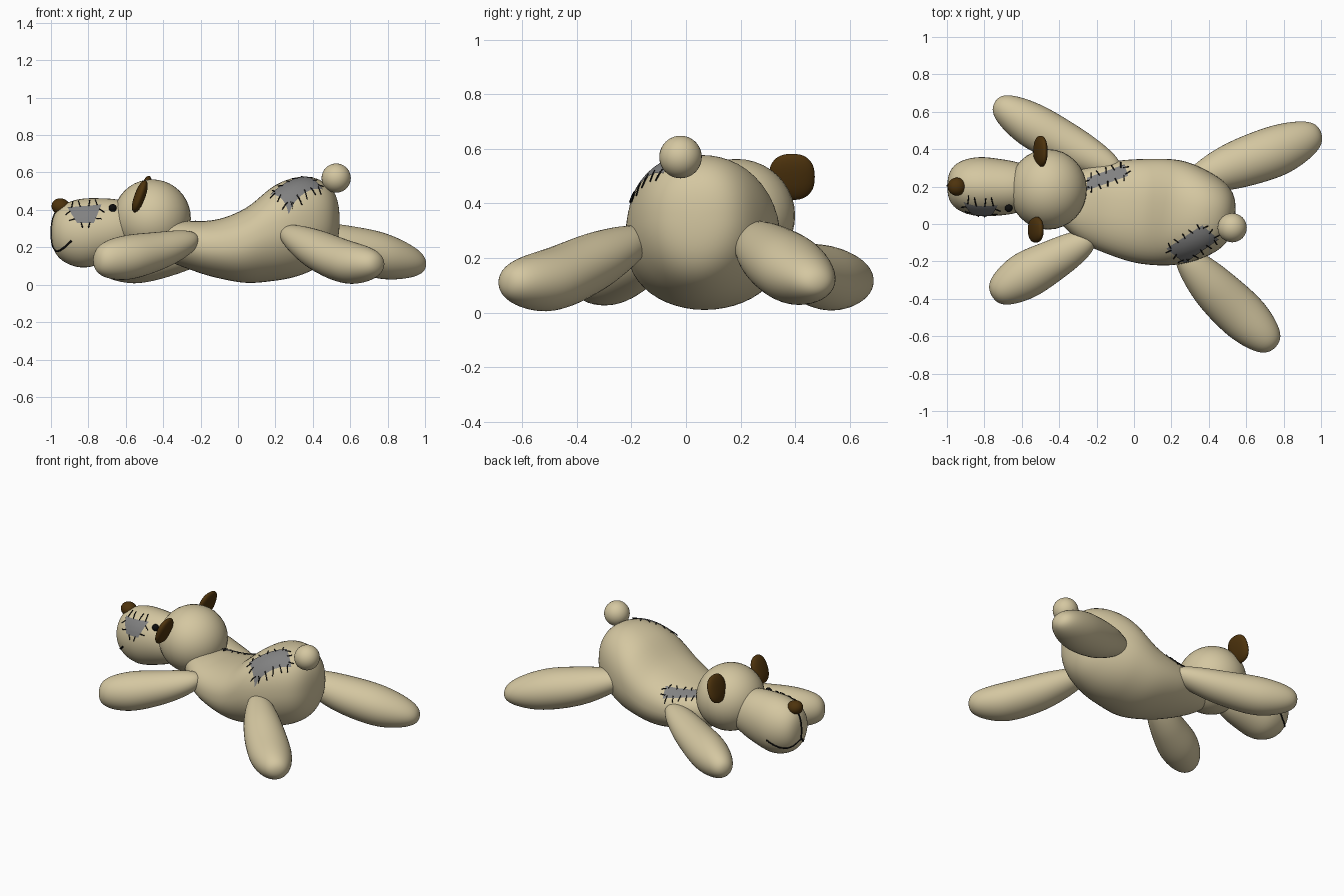
import bpy, bmesh, math
from mathutils import Vector
from mathutils.bvhtree import BVHTree

cube = bpy.data.objects.get("Cube")
if cube:
    bpy.data.objects.remove(cube, do_unlink=True)


def material(name, r, g, b):
    m = bpy.data.materials.new(name)
    m.use_nodes = True
    m.diffuse_color = (r, g, b, 1)
    m.node_tree.nodes["Principled BSDF"].inputs["Base Color"].default_value = (r, g, b, 1)
    return m


TAN = material("tan plush", 0.66, 0.57, 0.355)
BROWN = material("dark brown", 0.075, 0.033, 0.004)
GREY = material("grey cloth", 0.22, 0.22, 0.22)
BLACK = material("black thread", 0.004, 0.004, 0.004)


def finish(bm, name, mat):
    mesh = bpy.data.meshes.new(name)
    for f in bm.faces:
        f.smooth = True
    bm.to_mesh(mesh)
    bm.free()
    mesh.materials.append(mat)
    ob = bpy.data.objects.new(name, mesh)
    bpy.context.collection.objects.link(ob)
    return ob


def bulge(v, e):
    """Squares off a circle coordinate when e is below 1."""
    return math.copysign(abs(v) ** e, v)


def spline(points, t):
    """Smooth value along a row of section tuples, t from 0 to 1."""
    n = len(points) - 1
    i = min(int(t * n), n - 1)
    u = t * n - i
    a, b, c, d = (Vector(points[max(0, min(n, i + k))]) for k in (-1, 0, 1, 2))
    return b + 0.5 * u * (c - a + u * (2 * a - 5 * b + 4 * c - d + u * (3 * (b - c) + d - a)))


def stuffed(name, sections, power=4, top_square=1.0, rings=40, sides=40):
    """Round-ended padded shape through sections (x, y, z, half width, half height)."""
    bm = bmesh.new()
    loops = []
    axis = Vector(sections[-1][:2]) - Vector(sections[0][:2])
    axis.normalize()
    for i in range(rings + 1):
        t = (1 - math.cos(math.pi * i / rings)) / 2
        x, y, z, w, h = spline(sections, t)
        f = math.sqrt(max(0, 1 - abs(2 * t - 1) ** power))
        loop = []
        for j in range(sides):
            a = math.tau * j / sides
            e = top_square if math.sin(a) > 0 else 1
            s = bulge(math.cos(a), e) * w * f
            up = bulge(math.sin(a), e) * h * f
            loop.append(bm.verts.new((x - axis.y * s, y + axis.x * s, z + up)))
        loops.append(loop)
    for p, q in zip(loops, loops[1:]):
        for j in range(sides):
            k = (j + 1) % sides
            bm.faces.new((p[j], p[k], q[k], q[j]))
    bmesh.ops.remove_doubles(bm, verts=bm.verts, dist=0.0005)
    bmesh.ops.recalc_face_normals(bm, faces=bm.faces)
    return finish(bm, name, TAN)


def ball(name, centre, size, mat, tilt=0.0, square=1.0):
    bm = bmesh.new()
    bmesh.ops.create_uvsphere(bm, u_segments=32, v_segments=20, radius=1)
    for v in bm.verts:
        v.co.y, v.co.z = bulge(v.co.y, square), bulge(v.co.z, square)
    ob = finish(bm, name, mat)
    ob.location, ob.scale, ob.rotation_euler = centre, size, (0, tilt, 0)


def snapper(ob, ray):
    """Returns a function that drops points onto a part's surface."""
    mesh = ob.data
    tree = BVHTree.FromPolygons([v.co for v in mesh.vertices], [p.vertices for p in mesh.polygons])

    def snap(p, lift):
        hit, normal = tree.ray_cast(p - ray, ray)[:2] if ray.length else (None, None)
        if hit is None:
            hit, normal = tree.find_nearest(p)[:2]
        return hit + normal * lift
    return snap


def threads(name, strokes, radius):
    cu = bpy.data.curves.new(name, "CURVE")
    cu.dimensions = "3D"
    cu.bevel_depth, cu.bevel_resolution, cu.use_fill_caps = radius, 1, True
    for pts in strokes:
        s = cu.splines.new("POLY")
        s.points.add(len(pts) - 1)
        for sp, p in zip(s.points, pts):
            sp.co = (*p, 1)
    cu.materials.append(BLACK)
    bpy.context.collection.objects.link(bpy.data.objects.new(name, cu))


def patch(name, ob, corners, ray, inner=0.012, cells=12):
    """Cloth patch lying on a part, with stitches across its edges."""
    snap = snapper(ob, Vector(ray))
    a, b, c, d = (Vector(p) for p in corners)
    bm = bmesh.new()
    grid = []
    for i in range(cells + 1):
        u = i / cells
        lo, hi = a.lerp(b, u), d.lerp(c, u)
        grid.append([bm.verts.new(snap(lo.lerp(hi, j / cells), 0.005)) for j in range(cells + 1)])
    for p, q in zip(grid, grid[1:]):
        for j in range(cells):
            bm.faces.new((p[j], q[j], q[j + 1], p[j + 1]))
    finish(bm, name, GREY)
    mid = (a + b + c + d) / 4
    strokes = []
    for p, q in ((a, b), (b, c), (c, d), (d, a)):
        along = (q - p).normalized()
        count = max(2, round((q - p).length / 0.045))
        for i in range(count):
            e = p.lerp(q, (i + 0.5) / count)
            out = e - mid
            out = (out - along * out.dot(along)).normalized() + along * 0.25 * (-1) ** i
            strokes.append([snap(e + out * (s - inner), 0.005) for s in (0, 0.016, 0.032)])
    threads(name + "_stitches", strokes, 0.003)


# Body, rising to a rump that is boxier on top
body = stuffed("body", [(-0.45, 0.15, 0.24, 0.14, 0.13), (-0.285, 0.11, 0.215, 0.205, 0.135),
                        (-0.12, 0.09, 0.193, 0.25, 0.155), (0.045, 0.07, 0.21, 0.28, 0.2),
                        (0.21, 0.06, 0.28, 0.284, 0.258), (0.375, 0.045, 0.322, 0.257, 0.278),
                        (0.54, 0.035, 0.34, 0.23, 0.28)], 4.5, 0.86, 56, 48)
ball("tail", (0.525, -0.02, 0.57), (0.078,) * 3, TAN)

# Limbs, from the body out to the paw
stuffed("front_right_leg", [(-0.22, -0.07, 0.24, 0.08, 0.07), (-0.4, -0.175, 0.185, 0.105, 0.1),
                            (-0.58, -0.275, 0.148, 0.125, 0.12), (-0.76, -0.385, 0.13, 0.1, 0.11)])
stuffed("front_left_leg", [(-0.08, 0.28, 0.22, 0.08, 0.07), (-0.32, 0.405, 0.16, 0.11, 0.1),
                           (-0.54, 0.525, 0.125, 0.12, 0.118), (-0.745, 0.65, 0.115, 0.09, 0.09)])
stuffed("back_right_leg", [(0.24, -0.14, 0.28, 0.08, 0.07), (0.42, -0.335, 0.185, 0.12, 0.11),
                           (0.59, -0.5, 0.12, 0.13, 0.115), (0.755, -0.66, 0.11, 0.1, 0.09)])
stuffed("back_left_leg", [(0.28, 0.22, 0.29, 0.08, 0.07), (0.53, 0.31, 0.21, 0.125, 0.115),
                          (0.77, 0.395, 0.155, 0.135, 0.125), (1.0, 0.49, 0.11, 0.1, 0.085)])

# Head
ball("head", (-0.46, 0.185, 0.355), (0.208, 0.215, 0.208), TAN)
muzzle = stuffed("muzzle", [(-0.5, 0.195, 0.31, 0.13, 0.145), (-0.66, 0.195, 0.295, 0.145, 0.165),
                            (-0.83, 0.2, 0.276, 0.16, 0.187), (-0.998, 0.205, 0.278, 0.155, 0.18)], 3.1)
ball("nose", (-0.947, 0.2, 0.417), (0.05, 0.048, 0.044), BROWN, 0.3)
ball("eye", (-0.67, 0.085, 0.41), (0.021,) * 3, BLACK)
ball("left_ear", (-0.5, 0.388, 0.497), (0.027, 0.084, 0.088), BROWN, 0.3, 0.82)
ball("right_ear", (-0.525, -0.03, 0.472), (0.029, 0.07, 0.09), BROWN, 0.35, 0.85)

# Sewn mouth
snap = snapper(muzzle, Vector((0, 0, 0)))


def sewn(points):
    return [snap(spline(points, i / 24), 0) for i in range(25)]


threads("mouth", [sewn([(-0.89, 0.06, 0.235), (-0.94, 0.08, 0.19), (-0.97, 0.15, 0.18),
                        (-0.99, 0.205, 0.22), (-0.96, 0.28, 0.18), (-0.91, 0.33, 0.185),
                        (-0.84, 0.35, 0.23)]),
                  sewn([(-0.98, 0.205, 0.39), (-1.0, 0.205, 0.3), (-0.99, 0.205, 0.22)])], 0.0055)

# Repair patches
patch("rump_patch", body, [(0.175, -0.13, 0.5), (0.365, -0.005, 0.58), (0.45, -0.08, 0.54),
                           (0.27, -0.205, 0.45)], (0, 0, -1))
patch("shoulder_patch", body, [(-0.25, 0.245, 0.32), (-0.05, 0.315, 0.34), (-0.03, 0.255, 0.38),
                               (-0.25, 0.18, 0.34)], (0, 0, -1))
patch("face_patch", muzzle, [(-0.91, 0.1, 0.41), (-0.73, 0.1, 0.425), (-0.77, 0.06, 0.33),
                             (-0.86, 0.06, 0.33)], (0, 1, 0), 0.002)
